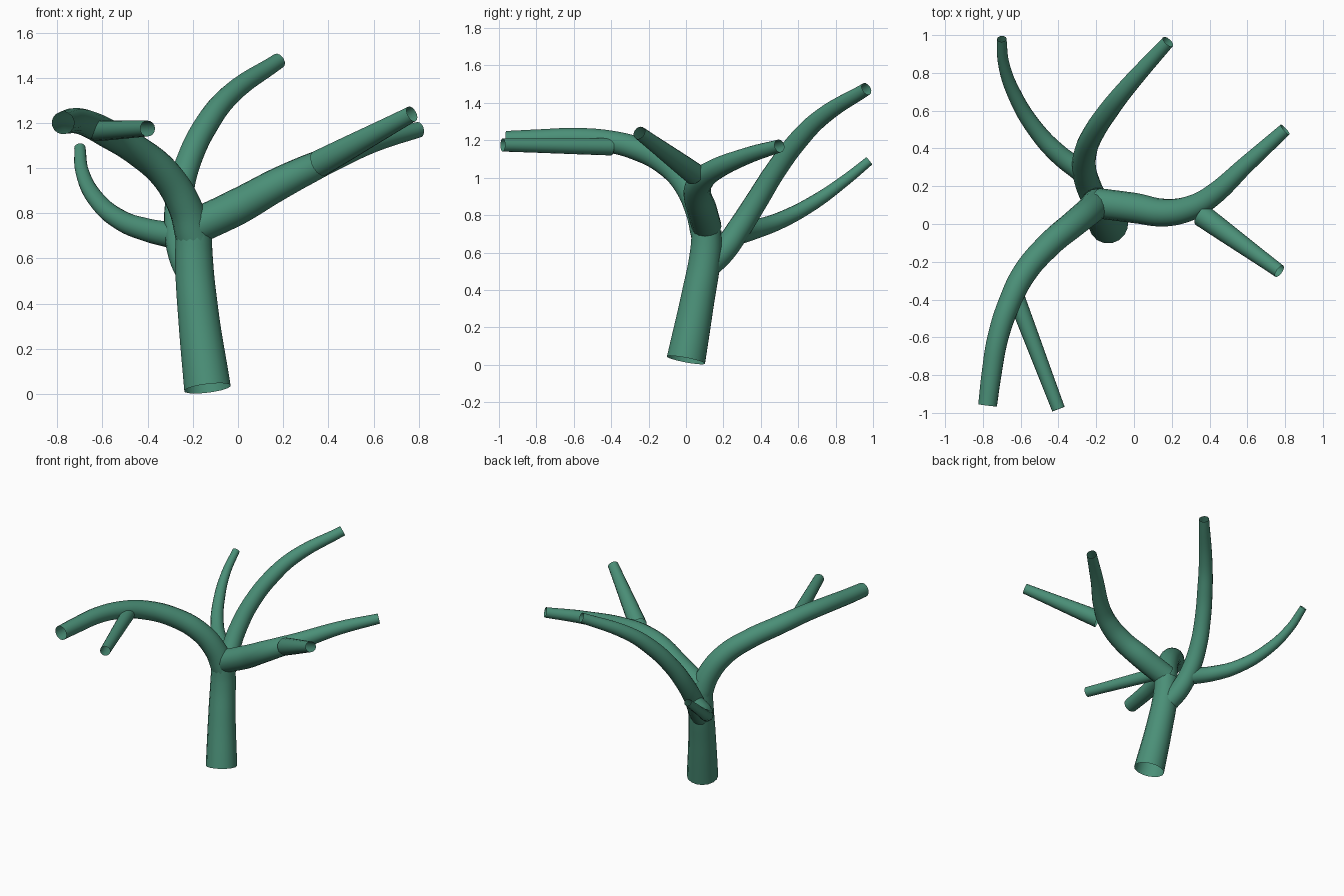
import bpy

# One flat green for the whole tree
green = bpy.data.materials.new("tree_green")
green.diffuse_color = (0.069, 0.275, 0.185, 1.0)


def limb(name, points):
    """Open-ended tapering tube through (x, y, z, radius) points."""
    curve = bpy.data.curves.new(name, 'CURVE')
    curve.dimensions = '3D'
    curve.bevel_depth = 1.0
    curve.bevel_resolution = 6
    curve.resolution_u = 6
    spline = curve.splines.new('BEZIER')
    spline.bezier_points.add(len(points) - 1)
    for bp, (x, y, z, r) in zip(spline.bezier_points, points):
        bp.co = (x, y, z)
        bp.radius = r
        bp.handle_left_type = bp.handle_right_type = 'AUTO'
    curve.materials.append(green)
    obj = bpy.data.objects.new(name, curve)
    bpy.context.collection.objects.link(obj)
    bpy.ops.object.select_all(action='DESELECT')
    obj.select_set(True)
    bpy.context.view_layer.objects.active = obj
    bpy.ops.object.convert(target='MESH')
    bpy.ops.object.shade_smooth_by_angle()


# Trunk, leaning slightly back and left
limb("trunk", [
    (-0.135, 0.0, 0.025, 0.105), (-0.175, 0.062, 0.35, 0.092),
    (-0.195, 0.105, 0.60, 0.085), (-0.195, 0.11, 0.72, 0.08)])

# Front left bough and its side shoot
limb("front_left_bough", [
    (-0.195, 0.108, 0.69, 0.08), (-0.235, 0.07, 0.83, 0.075),
    (-0.32, 0.0, 0.97, 0.071), (-0.45, -0.11, 1.08, 0.067),
    (-0.58, -0.26, 1.155, 0.064), (-0.66, -0.42, 1.195, 0.06),
    (-0.72, -0.60, 1.21, 0.056), (-0.755, -0.80, 1.205, 0.053),
    (-0.775, -0.96, 1.20, 0.05)])
limb("front_left_shoot", [
    (-0.62, -0.40, 1.165, 0.046), (-0.40, -0.98, 1.175, 0.035)])

# Right bough and its side shoot
limb("right_bough", [
    (-0.19, 0.11, 0.74, 0.08), (0.0, 0.085, 0.83, 0.08),
    (0.17, 0.06, 0.925, 0.073), (0.30, 0.085, 0.99, 0.066),
    (0.40, 0.14, 1.035, 0.058), (0.60, 0.32, 1.115, 0.045),
    (0.80, 0.50, 1.17, 0.035)])
limb("right_shoot", [
    (0.36, 0.045, 1.02, 0.06), (0.77, -0.25, 1.24, 0.036)])

# Tall back bough
limb("back_bough", [
    (-0.21, 0.13, 0.54, 0.068), (-0.24, 0.20, 0.61, 0.067),
    (-0.263, 0.285, 0.73, 0.064), (-0.257, 0.38, 0.88, 0.06),
    (-0.215, 0.48, 1.04, 0.056), (-0.135, 0.60, 1.20, 0.053),
    (-0.04, 0.72, 1.32, 0.047), (0.18, 0.965, 1.475, 0.035)])

# Thin back left branch, growing from the back bough
limb("back_left_branch", [
    (-0.28, 0.28, 0.70, 0.058), (-0.40, 0.37, 0.725, 0.052),
    (-0.52, 0.50, 0.77, 0.045), (-0.63, 0.68, 0.865, 0.038),
    (-0.69, 0.85, 0.985, 0.03), (-0.70, 0.98, 1.09, 0.025)])
